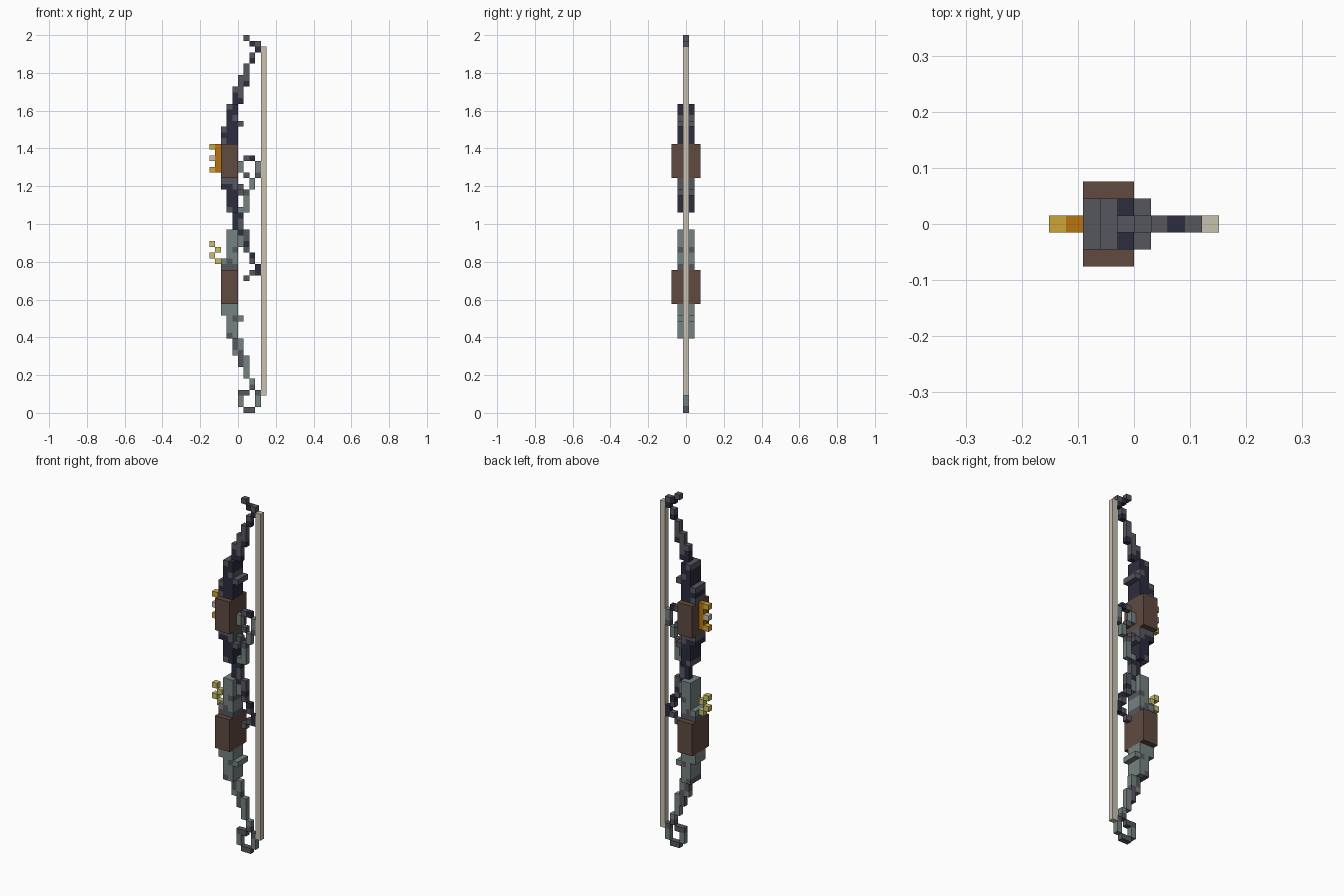
import bpy
import bmesh

cube = bpy.data.objects.get("Cube")
if cube:
    bpy.data.objects.remove(cube, do_unlink=True)

U = 2 / 66  # block size


def linear(c):
    c /= 255
    return c / 12.92 if c <= 0.04045 else ((c + 0.055) / 1.055) ** 2.4


def material(name, rgb):
    m = bpy.data.materials.new(name)
    col = [linear(c) for c in rgb] + [1.0]
    m.use_nodes = True
    m.diffuse_color = col
    bsdf = m.node_tree.nodes["Principled BSDF"]
    bsdf.inputs["Base Color"].default_value = col
    bsdf.inputs["Roughness"].default_value = 0.8
    return m


MATS = {
    "N": material("dark navy", (44, 44, 63)),
    "G": material("slate grey", (86, 86, 95)),
    "T": material("teal grey", (117, 131, 128)),
    "B": material("brown leather", (96, 74, 65)),
    "O": material("deep orange", (186, 116, 16)),
    "Y": material("gold", (206, 166, 56)),
    "P": material("pale yellow", (200, 190, 108)),
    "C": material("cream", (200, 193, 177)),
}


def part(name, depth, boxes):
    """Boxes are (colour, left column, right column, bottom row, top row), in blocks."""
    bm = bmesh.new()
    me = bpy.data.meshes.new(name)
    used = sorted({b[0] for b in boxes})
    for key in used:
        me.materials.append(MATS[key])
    for key, x0, x1, z0, z1 in boxes:
        verts = bmesh.ops.create_cube(bm, size=1)["verts"]
        for v in verts:
            v.co.x = (x1 + 1 if v.co.x > 0 else x0) * U
            v.co.y *= depth * U
            v.co.z = (z1 + 1 if v.co.z > 0 else z0) * U
        for f in {f for v in verts for f in v.link_faces}:
            f.material_index = used.index(key)
    bm.to_mesh(me)
    bm.free()
    ob = bpy.data.objects.new(name, me)
    bpy.context.collection.objects.link(ob)
    return ob


# String and leather grips
part("bow_string", 1, [("C", 4, 4, 3, 63)])
part("upper_grip", 5, [("B", -3, -1, 41, 46)])
part("lower_grip", 5, [("B", -3, -1, 19, 24)])

# Thick stepped limbs beside each grip
part("upper_limb", 3, [
    ("G", -2, -2, 53, 53), ("N", -1, -1, 52, 53), ("N", -2, -2, 50, 52),
    ("G", -1, -1, 51, 51), ("N", -1, -1, 50, 50), ("G", 0, 0, 50, 50),
    ("G", -3, -3, 49, 49), ("N", -3, -3, 48, 48), ("G", -3, -3, 47, 47),
    ("N", -2, -1, 47, 49)])
part("upper_inner_limb", 3, [
    ("G", -3, -2, 40, 40), ("G", -1, -1, 39, 40), ("N", -3, -2, 39, 39),
    ("N", -2, -2, 36, 38), ("G", -2, -2, 35, 35),
    ("N", -1, -1, 35, 38), ("G", 0, 0, 38, 38)])
part("lower_inner_limb", 3, [
    ("T", -2, -1, 29, 31), ("T", -2, -2, 27, 28), ("G", -1, -1, 28, 28),
    ("T", -1, -1, 26, 27), ("G", -2, -2, 26, 26), ("T", -3, -3, 26, 26),
    ("G", -3, -1, 25, 25)])
part("lower_limb", 3, [
    ("T", -3, -1, 17, 18), ("T", -2, -2, 14, 16), ("G", -2, -2, 13, 13),
    ("G", -1, -1, 16, 16), ("T", -1, -1, 13, 15), ("T", 0, 0, 16, 16)])

# Thin tapering tips
part("upper_tip", 1, [
    ("G", -1, -1, 56, 56), ("N", -1, -1, 54, 55), ("G", 0, 0, 55, 56),
    ("N", 0, 0, 54, 54), ("G", 0, 0, 57, 58), ("N", 1, 1, 57, 57),
    ("G", 1, 1, 58, 60), ("N", 2, 2, 61, 61), ("G", 2, 2, 62, 62),
    ("N", 3, 3, 63, 63), ("G", 3, 3, 64, 64), ("N", 2, 2, 64, 64),
    ("G", 1, 1, 65, 65)])
part("lower_tip", 1, [
    ("G", -1, -1, 11, 12), ("T", -1, -1, 10, 10), ("T", 0, 0, 11, 12),
    ("G", 0, 0, 10, 10), ("G", 0, 0, 8, 9), ("T", 1, 1, 6, 9),
    ("T", 2, 2, 5, 5), ("G", 2, 2, 4, 4)])
part("lower_tip_loop", 1, [
    ("G", 0, 0, 3, 3), ("T", 0, 0, 1, 2), ("G", 1, 2, 0, 0),
    ("T", 3, 3, 1, 2), ("G", 3, 3, 3, 3), ("G", 1, 1, 3, 3)])

# Thin centre joining the two inner limbs
part("centre_core", 1, [
    ("N", -1, -1, 32, 34), ("N", 0, 0, 34, 34), ("G", 0, 0, 32, 33),
    ("N", 0, 0, 31, 31), ("T", 0, 0, 29, 30)])

# Curled ornaments between limb and string
part("upper_scroll", 1, [
    ("G", 1, 1, 44, 44), ("N", 2, 2, 44, 44), ("T", 3, 3, 42, 43),
    ("G", 3, 3, 41, 41), ("T", 0, 0, 42, 43), ("G", 1, 1, 41, 41),
    ("T", 2, 2, 39, 40), ("G", 1, 1, 38, 38), ("T", 1, 1, 36, 37),
    ("T", 0, 1, 35, 35), ("G", 0, 0, 39, 39)])
part("lower_scroll", 1, [
    ("G", 1, 1, 30, 31), ("N", 1, 1, 29, 29), ("G", 1, 1, 28, 28),
    ("N", 2, 2, 27, 27), ("G", 2, 2, 26, 26), ("N", 3, 3, 24, 25),
    ("G", 2, 2, 24, 24), ("G", 1, 1, 23, 23)])

# Metal ornaments on the outer side
part("gold_crest", 1, [
    ("O", -4, -4, 42, 46), ("Y", -5, -5, 46, 46),
    ("C", -5, -5, 44, 44), ("Y", -5, -5, 42, 42)])
part("pale_studs", 1, [
    ("P", x, x, z, z) for x, z in ((-5, 29), (-4, 28), (-5, 27), (-4, 26))])
